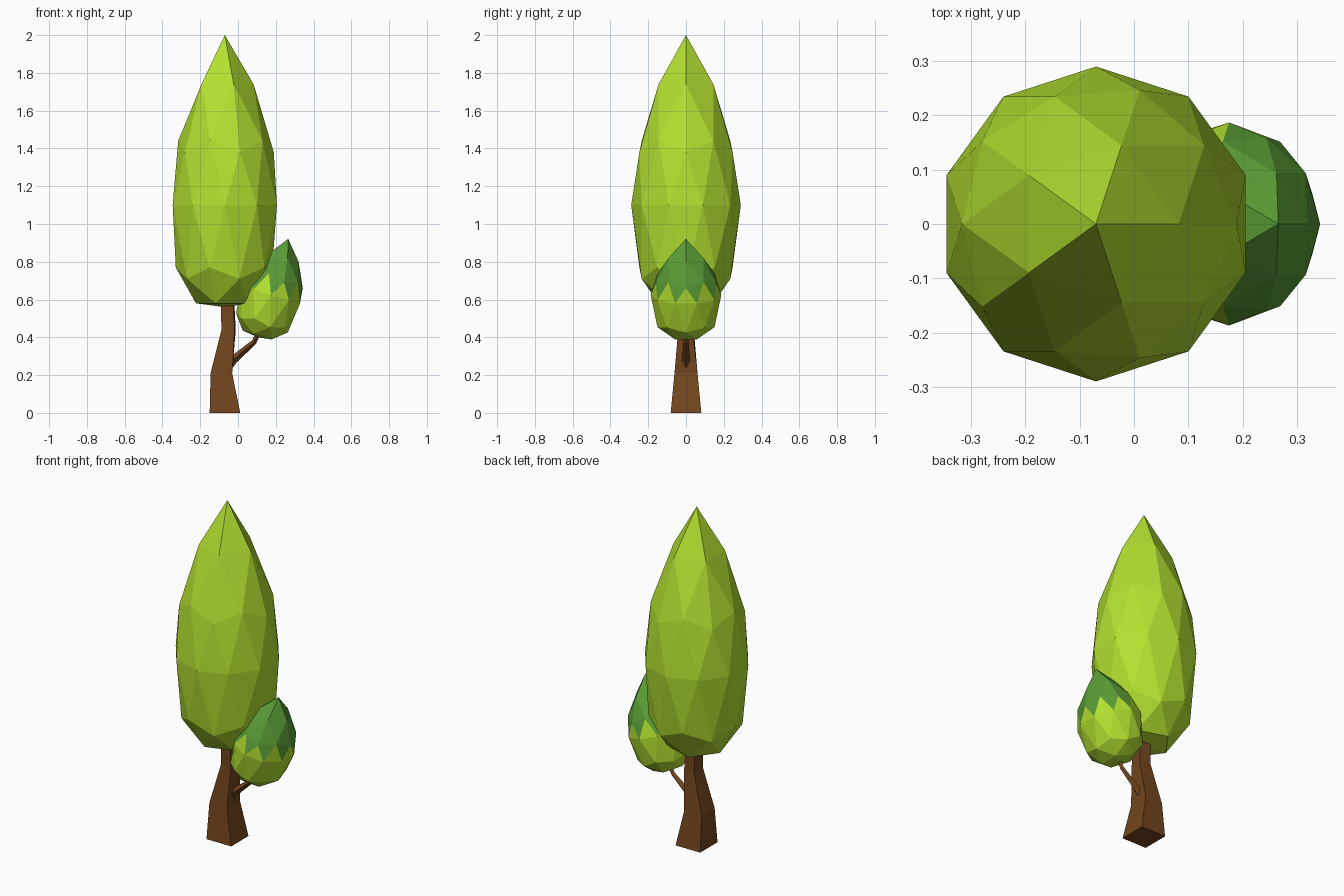
import bpy, bmesh, math
from mathutils import Vector, Matrix

if "Cube" in bpy.data.objects:
    bpy.data.objects.remove(bpy.data.objects["Cube"])


def material(name, color):
    m = bpy.data.materials.new(name)
    m.diffuse_color = (*color, 1)
    m.use_nodes = True
    m.node_tree.nodes["Principled BSDF"].inputs["Base Color"].default_value = m.diffuse_color
    return m


LIME = material("lime_leaf", (0.45, 0.75, 0.03))
GREEN = material("dark_leaf", (0.10, 0.33, 0.035))
BARK = material("bark", (0.17, 0.06, 0.012))


def finish(name, bm, mats):
    bmesh.ops.recalc_face_normals(bm, faces=bm.faces)
    me = bpy.data.meshes.new(name)
    bm.to_mesh(me)
    bm.free()
    for m in mats:
        me.materials.append(m)
    ob = bpy.data.objects.new(name, me)
    bpy.context.collection.objects.link(ob)
    return ob


# Teardrop crown: an icosphere whose seven-ish levels are moved to new heights
LEVELS = (-1, -0.851, -0.526, -0.447, 0, 0.447, 0.526, 0.851, 1)


def crown(name, center, rx, ry, heights, tilt, mats, split=9):
    bm = bmesh.new()
    bmesh.ops.create_icosphere(bm, subdivisions=2, radius=1)
    for f in bm.faces:
        if f.calc_center_median().z > split:
            f.material_index = 1
    turn = Matrix.Rotation(tilt, 3, 'Y')
    for v in bm.verts:
        i = min(range(len(LEVELS)), key=lambda k: abs(LEVELS[k] - v.co.z))
        v.co = turn @ Vector((v.co.x * rx, v.co.y * ry, heights[i])) + Vector(center)
    return finish(name, bm, mats)


crown("large_crown", (-0.07, 0, 1.10), 0.29, 0.29,
      (-0.54, -0.52, -0.39, -0.33, 0, 0.28, 0.34, 0.64, 0.90), 0, [LIME])
crown("small_crown", (0.175, 0, 0.625), 0.168, 0.187,
      (-0.235, -0.225, -0.165, -0.145, 0, 0.083, 0.105, 0.21, 0.31),
      math.radians(17), [LIME, GREEN], split=0.25)


# Four-sided loft through rings of (x, z, half width x, half width y, tilt, twist)
def loft(name, rings, corner_angle):
    bm = bmesh.new()
    loops = []
    for x, z, wx, wy, tilt, twist in rings:
        loop = []
        for k in range(4):
            a = math.radians(corner_angle + twist + 90 * k)
            s = math.sqrt(2) if corner_angle else 1
            p = Vector((math.cos(a) * wx * s, math.sin(a) * wy * s, 0))
            p = Matrix.Rotation(math.radians(tilt), 3, 'Y') @ p
            loop.append(bm.verts.new(p + Vector((x, 0, z))))
        loops.append(loop)
    for a, b in zip(loops, loops[1:]):
        for k in range(4):
            n = (k + 1) % 4
            bm.faces.new((a[k], a[n], b[n], b[k]))
    bm.faces.new(loops[0])
    bm.faces.new(loops[-1])
    return finish(name, bm, [BARK])


# Crooked square trunk
loft("trunk", [(-0.069, 0, 0.081, 0.081, 0, 0),
               (-0.088, 0.21, 0.057, 0.061, 0, 0),
               (-0.050, 0.44, 0.035, 0.038, 0, -5),
               (-0.057, 0.64, 0.032, 0.034, 0, -5)], 45)

# Thin side branch holding the small crown
loft("branch", [(-0.06, 0.24, 0.026, 0.022, 50, 0),
                (-0.02, 0.285, 0.022, 0.02, 48, 0),
                (0.085, 0.375, 0.014, 0.014, 42, 0),
                (0.115, 0.44, 0.012, 0.012, 20, 0)], 0)
